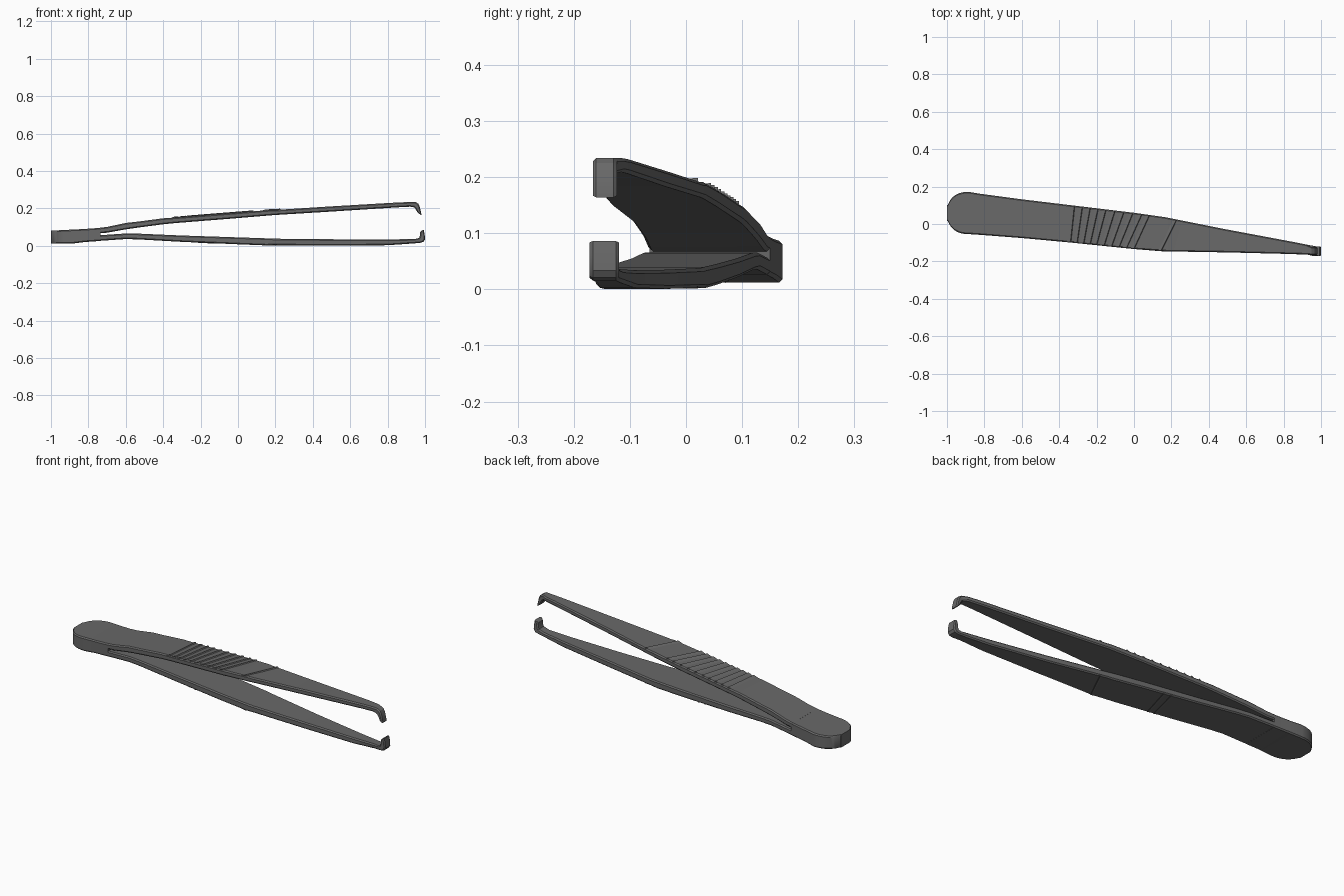
import bpy, bmesh, math

if "Cube" in bpy.data.objects:
    bpy.data.objects.remove(bpy.data.objects["Cube"])

steel = bpy.data.materials.new("dark grey steel")
steel.diffuse_color = (0.14, 0.14, 0.14, 1)
steel.use_nodes = True
steel.node_tree.nodes["Principled BSDF"].inputs["Base Color"].default_value = steel.diffuse_color


def lerp(table, x):
    """Piecewise linear lookup in a list of (x, value)."""
    if x <= table[0][0]:
        return table[0][1]
    for (xa, a), (xb, b) in zip(table, table[1:]):
        if x <= xb:
            return a + (b - a) * (x - xa) / (xb - xa)
    return table[-1][1]


# Plan outline: near (low y) and far (high y) edges
NEAR = [(-0.9, -0.052), (-0.6, -0.075), (-0.2, -0.112), (0, -0.134),
        (0.15, -0.146), (0.5, -0.152), (0.9, -0.162), (1, -0.168)]
FAR = [(-0.9, 0.172), (-0.6, 0.132), (-0.2, 0.084), (0, 0.06),
       (0.17, 0.036), (0.5, -0.03), (0.9, -0.105), (0.96, -0.118), (1, -0.12)]


def make_object(name, verts, faces):
    bm = bmesh.new()
    vs = [bm.verts.new(v) for v in verts]
    for f in faces:
        bm.faces.new([vs[i] for i in f])
    bmesh.ops.recalc_face_normals(bm, faces=bm.faces)
    me = bpy.data.meshes.new(name)
    bm.to_mesh(me)
    bm.free()
    me.materials.append(steel)
    me.polygons.foreach_set("use_smooth", [True] * len(me.polygons))
    me.set_sharp_from_angle(angle=math.radians(30))
    ob = bpy.data.objects.new(name, me)
    bpy.context.collection.objects.link(ob)
    return ob


def loft(name, stations, c=0.006):
    """Stations (bottom xz, top xz, y0, y1) joined by chamfered rectangles."""
    verts, faces = [], []
    for (bx, bz), (tx, tz), y0, y1 in stations:
        k = c / math.hypot(tx - bx, tz - bz)
        for y, t in ((y0 + c, 0), (y1 - c, 0), (y1, k), (y1, 1 - k),
                     (y1 - c, 1), (y0 + c, 1), (y0, 1 - k), (y0, k)):
            verts.append((bx + (tx - bx) * t, y, bz + (tz - bz) * t))
    n = len(stations)
    for i in range(n - 1):
        for j in range(8):
            a, b = i * 8 + j, i * 8 + (j + 1) % 8
            faces.append((a, b, b + 8, a + 8))
    faces += [tuple(range(8)), tuple(range(n * 8 - 8, n * 8))]
    return make_object(name, verts, faces)


# Joined handle with a rounded end
handle = []
for i in range(13):
    u = math.cos(math.pi / 2 * i / 12)          # 1 at the end, 0 at full width
    x = -0.885 - 0.115 * u
    w = 0.113 * max(0.38, (1 - u ** 2.3) ** (1 / 2.3))
    e = 0.008 if i == 0 else 0.0
    handle.append(((x, 0.012 + e), (x, 0.081 - e + 0.05 * (x + 1)), 0.059 - w, 0.059 + w))
for x, zb, zt in ((-0.82, 0.02, 0.09), (-0.735, 0.026, 0.096)):
    handle.append(((x, zb), (x, zt), lerp(NEAR, x), lerp(FAR, x)))
loft("handle", handle)


def arm(name, straight, hook, tip_y):
    rows = [((x, zb), (x, zt), lerp(NEAR, x), lerp(FAR, x)) for x, zb, zt in straight]
    rows += [(b, t, *tip_y) for b, t in hook]
    return loft(name, rows)


# Upper arm, hooked downwards at the tip
UPPER = [(-0.745, 0.067, 0.0955), (-0.7, 0.07, 0.101), (-0.6, 0.088, 0.122),
         (-0.53, 0.098, 0.130), (-0.4, 0.115, 0.147), (-0.34, 0.121, 0.151),
         (0, 0.148, 0.178), (0.165, 0.162, 0.191), (0.19, 0.164, 0.191),
         (0.5, 0.183, 0.211), (0.86, 0.206, 0.232), (0.92, 0.209, 0.234)]
arm("upper_arm", UPPER,
    [((0.940, 0.206), (0.950, 0.234)), ((0.947, 0.200), (0.964, 0.225)),
     ((0.953, 0.190), (0.972, 0.208)), ((0.960, 0.178), (0.980, 0.172)),
     ((0.966, 0.172), (0.980, 0.164))], (-0.166, -0.123))

# Lower arm, hooked upwards at the tip
LOWER = [(-0.745, 0.026, 0.056), (-0.6, 0.036, 0.066), (-0.53, 0.034, 0.065),
         (-0.3, 0.021, 0.055), (0, 0.008, 0.045), (0.15, 0.002, 0.040),
         (0.19, 0.003, 0.038), (0.5, 0.001, 0.035), (0.8, 0.003, 0.034),
         (0.93, 0.012, 0.036)]
arm("lower_arm", LOWER,
    [((0.975, 0.016), (0.955, 0.038)), ((0.992, 0.021), (0.968, 0.042)),
     ((1.0, 0.034), (0.972, 0.052)), ((0.998, 0.060), (0.974, 0.074)),
     ((0.993, 0.086), (0.979, 0.080))], (-0.172, -0.119))


def ridges(name, starts, surface, up):
    """Slanted sawtooth grip bars lying on an arm surface."""
    verts, faces = [], []
    for x0 in starts:
        slant = 0.02 + 0.06 * min(1, max(0, (x0 + 0.34) / 0.3))
        k = len(verts)
        for x, edge, inset in ((x0, NEAR, 0.004), (x0 + slant, FAR, -0.004)):
            for dx, h in ((-0.026, -0.003), (0.0, 0.005), (0.006, -0.003)):
                verts.append((x + dx, lerp(edge, x) + inset, lerp(surface, x + dx) + up * h))
        faces += [(k, k + 1, k + 2), (k + 3, k + 4, k + 5)]
        faces += [(k + a, k + b, k + b + 3, k + a + 3) for a, b in ((0, 1), (1, 2), (2, 0))]
    make_object(name, verts, faces)


# Finger grips: a row above, a short group below
ridges("upper_grip", [-0.34, -0.305, -0.27, -0.235, -0.2, -0.16, -0.12, -0.08,
                      -0.04, 0.0, 0.145], [(x, t) for x, b, t in UPPER], 1)
ridges("lower_grip", [-0.21, -0.175, 0.145], [(x, b + 0.001) for x, b, t in LOWER], -0.5)
